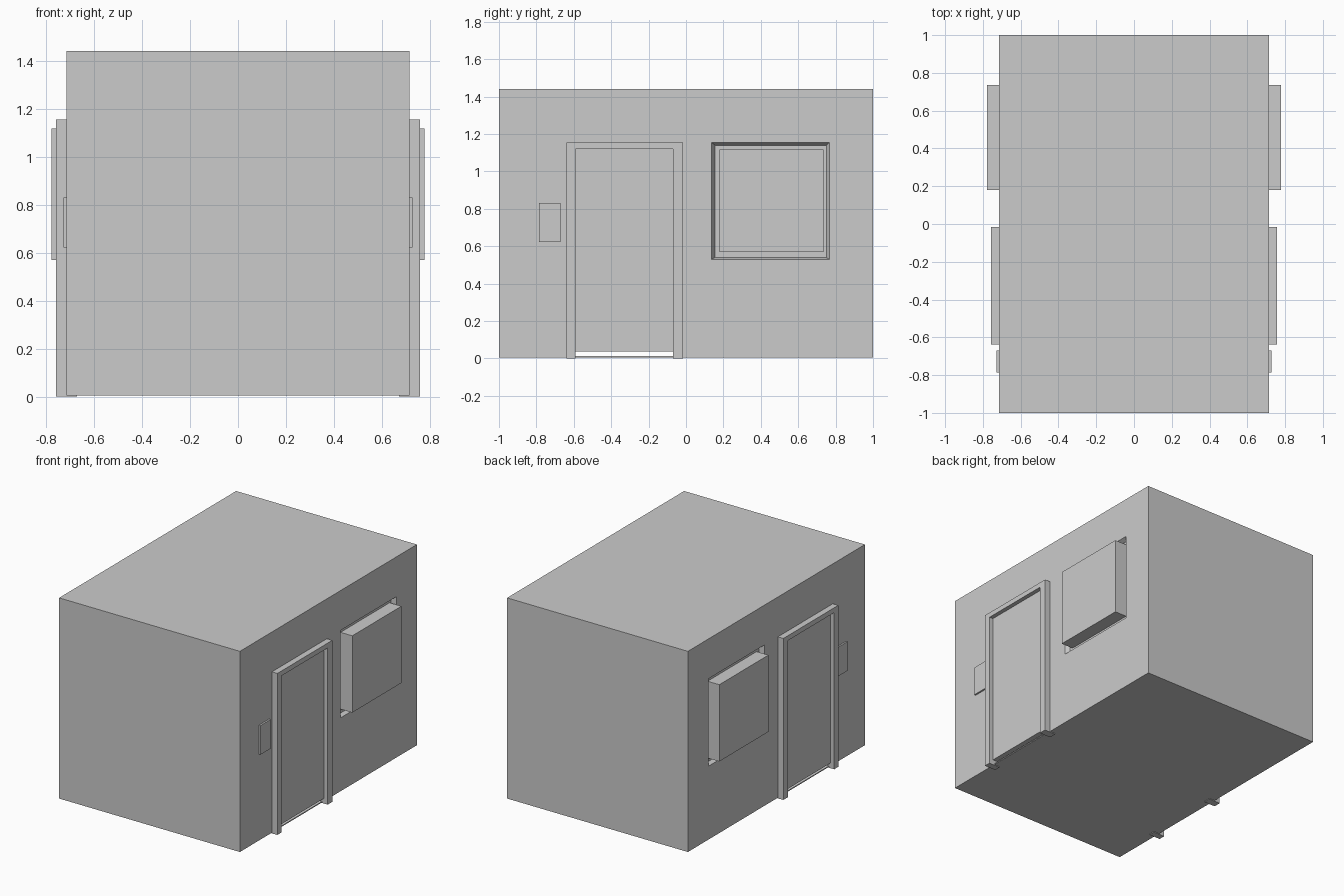
import bpy, bmesh

if "Cube" in bpy.data.objects:
    bpy.data.objects.remove(bpy.data.objects["Cube"])


def mesh_object(name, bm):
    bmesh.ops.recalc_face_normals(bm, faces=bm.faces)
    me = bpy.data.meshes.new(name)
    bm.to_mesh(me)
    bm.free()
    ob = bpy.data.objects.new(name, me)
    bpy.context.collection.objects.link(ob)
    return ob


def prism(name, x0, x1, profile, profile1=None):
    """Loft a (y, z) profile from x0 to x1, optionally to a second profile."""
    bm = bmesh.new()
    a = [bm.verts.new((x0, y, z)) for y, z in profile]
    b = [bm.verts.new((x1, y, z)) for y, z in (profile1 or profile)]
    bm.faces.new(a)
    bm.faces.new(b[::-1])
    n = len(a)
    for i in range(n):
        j = (i + 1) % n
        bm.faces.new((a[i], b[i], b[j], a[j]))
    return mesh_object(name, bm)


def rect(y0, y1, z0, z1):
    return [(y0, z0), (y1, z0), (y1, z1), (y0, z1)]


def cut(target, cutter):
    cutter.hide_render = True
    mod = target.modifiers.new("cut", 'BOOLEAN')
    mod.operation = 'DIFFERENCE'
    mod.solver = 'EXACT'
    mod.object = cutter
    bpy.context.view_layer.objects.active = target
    bpy.ops.object.modifier_apply(modifier=mod.name)
    bpy.data.objects.remove(cutter)


# Room: closed box with a hollow interior
room = prism("room_shell", -0.715, 0.715, rect(-1, 1, 0.005, 1.44))
cut(room, prism("cavity", -0.655, 0.655, rect(-0.94, 0.94, 0.010, 1.38)))

for side, s in (("right", 1), ("left", -1)):
    # Doorway and bevelled window recess
    cut(room, prism("doorway", s * 0.6, s * 0.8, rect(-0.61, -0.05, 0.012, 1.135)))
    cut(room, prism("recess", s * 0.685, s * 0.745,
                    rect(0.155, 0.75, 0.54, 1.14), rect(0.119, 0.784, 0.52, 1.17)))

    # Door frame and door leaf
    prism(side + "_door_frame", s * 0.67, s * 0.758,
          [(-0.638, 0), (-0.592, 0), (-0.592, 1.12), (-0.07, 1.12),
           (-0.07, 0), (-0.017, 0), (-0.017, 1.155), (-0.638, 1.155)])
    prism(side + "_door", s * 0.69, s * 0.728, rect(-0.6, -0.06, 0.036, 1.13))

    # Window block and wall switch plate
    prism(side + "_window", s * 0.68, s * 0.778, rect(0.18, 0.735, 0.568, 1.117))
    prism(side + "_wall_plate", s * 0.70, s * 0.727, rect(-0.785, -0.67, 0.622, 0.83))
